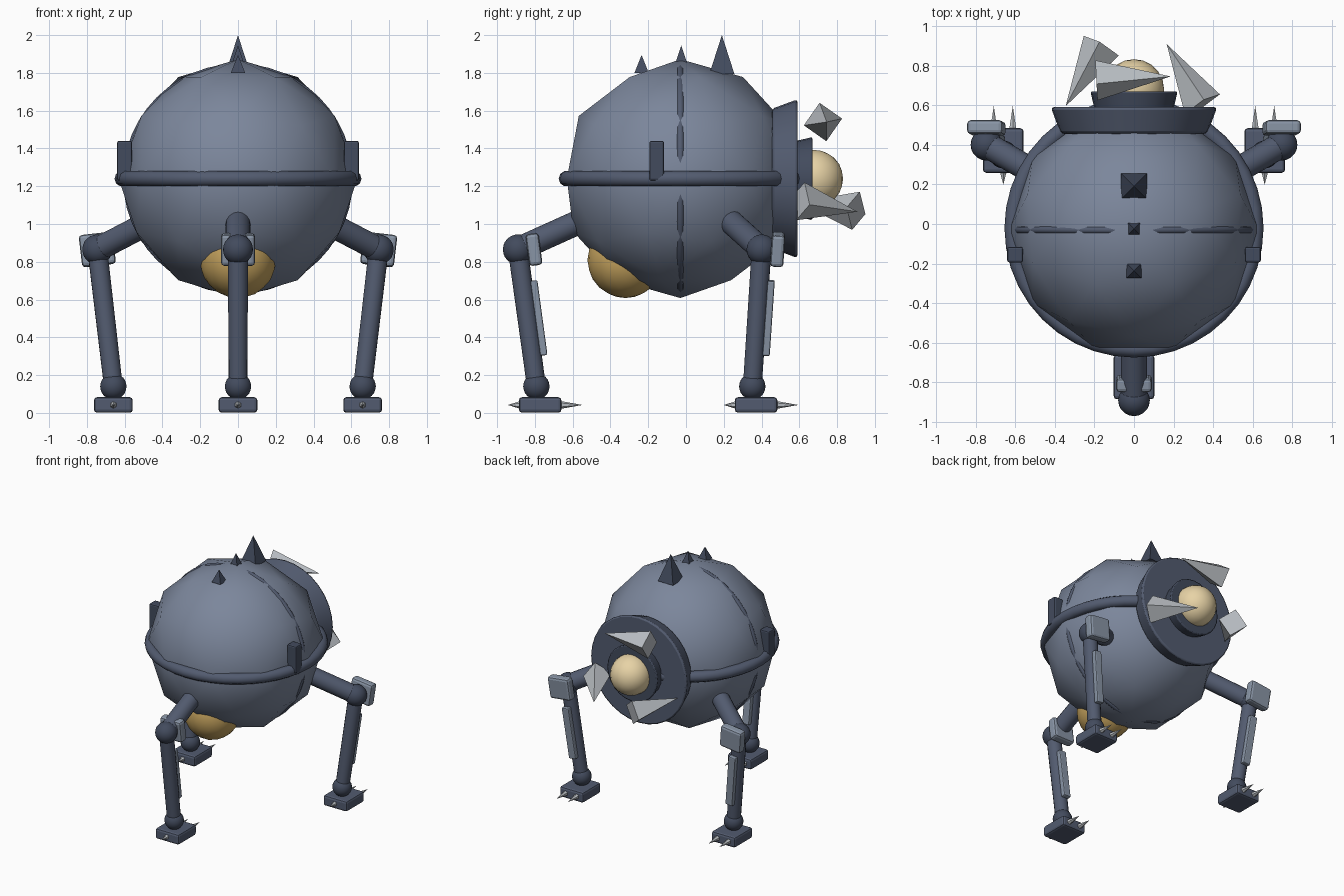
import bpy, math
from mathutils import Vector, Matrix

if "Cube" in bpy.data.objects:
    bpy.data.objects.remove(bpy.data.objects["Cube"])


def material(name, rgb):
    m = bpy.data.materials.new(name)
    m.diffuse_color = (*rgb, 1)
    m.use_nodes = True
    m.node_tree.nodes["Principled BSDF"].inputs["Base Color"].default_value = m.diffuse_color
    return m


HULL = material("hull_blue_grey", (0.20, 0.24, 0.33))
DARK = material("dark_steel", (0.055, 0.07, 0.11))
FRAME = material("frame_steel", (0.085, 0.105, 0.16))
PLATE = material("plate_grey", (0.25, 0.30, 0.38))
CLAW = material("claw_grey", (0.50, 0.53, 0.56))
EYE = material("eye_cream", (0.80, 0.65, 0.38))
GOLD = material("belly_gold", (0.55, 0.36, 0.11))


def finish(name, mat, smooth=None, bevel=0):
    ob = bpy.context.object
    ob.name = name
    ob.data.materials.append(mat)
    if smooth is not None:
        bpy.ops.object.shade_smooth_by_angle(angle=math.radians(smooth))
    if bevel:
        b = ob.modifiers.new("bevel", 'BEVEL')
        b.width = bevel
        b.segments = 2
        b.limit_method = 'ANGLE'
        b.angle_limit = math.radians(50)
    return ob


def rod(name, p, q, r1, r2, mat, seg=16, smooth=40, roll=0, bevel=0):
    """Cylinder, frustum or spike running from p to q."""
    p, q = Vector(p), Vector(q)
    d = q - p
    bpy.ops.mesh.primitive_cone_add(vertices=seg, radius1=r1, radius2=r2, depth=d.length)
    ob = finish(name, mat, smooth, bevel)
    rot = d.to_track_quat('Z', 'Y').to_matrix().to_4x4()
    ob.matrix_world = Matrix.Translation((p + q) / 2) @ rot @ Matrix.Rotation(math.radians(roll), 4, 'Z')
    return ob


def ball(name, c, r, mat, sub=3):
    bpy.ops.mesh.primitive_ico_sphere_add(subdivisions=sub, radius=r, location=c)
    bpy.ops.object.shade_smooth()
    return finish(name, mat)


def box(name, c, size, mat, bevel=0.015, rot=Matrix.Identity(4)):
    bpy.ops.mesh.primitive_cube_add(size=1)
    ob = bpy.context.object
    ob.data.transform(Matrix.Diagonal((*size, 1)))
    finish(name, mat, None, bevel)
    ob.matrix_world = Matrix.Translation(c) @ rot
    return ob


CY, CZ = -0.03, 1.24

# Round hull: coarse icosphere, smooth shaded
hull = ball("hull", (0, CY, CZ), 0.632, HULL, sub=2)
hull.rotation_euler.z = math.pi / 2

# Belt round the middle and the seam that just breaks through the hull
bpy.ops.mesh.primitive_torus_add(major_radius=0.612, minor_radius=0.042, major_segments=40,
                                 minor_segments=10, location=(0, CY + 0.01, CZ))
finish("belt", FRAME, 60)
bpy.ops.mesh.primitive_torus_add(major_radius=0.589, minor_radius=0.02, major_segments=48,
                                 minor_segments=8, location=(0, CY, CZ), rotation=(math.pi / 2, 0, 0))
finish("seam", FRAME, 60)

# Fins on top of the hull
for i, (y, base, tip, half) in enumerate([(0.19, 1.795, 2.0, 0.066), (-0.025, 1.855, 1.945, 0.03),
                                          (-0.235, 1.80, 1.895, 0.038)]):
    rod(f"top_spike_{i}", (0, y, base), (0, y, tip), half * math.sqrt(2), 0, DARK, 4, None, 45)

# Side blocks
for s in (-1, 1):
    box(f"side_block_{s}", (s * 0.6, -0.155, 1.335), (0.08, 0.078, 0.21), DARK, 0.01)

# Eye socket: collar, inner ring, eye
rod("collar", (0, 0.455, CZ), (0, 0.59, CZ), 0.37, 0.42, FRAME, 32, 40, 0, 0.015)
rod("inner_ring", (0, 0.56, CZ), (0, 0.67, CZ), 0.195, 0.22, DARK, 24, 40, 0, 0.01)
ball("eye", (0, 0.68, 1.24), 0.152, EYE)

# Mandible spikes around the eye
for i, (p, q) in enumerate([((-0.19, 0.725, 1.54), (0.185, 0.745, 1.54)),
                            ((0.345, 0.605, 1.12), (0.165, 0.908, 1.065)),
                            ((-0.165, 0.9, 1.07), (-0.345, 0.595, 1.115))]):
    rod(f"mandible_{i}", p, q, 0.103, 0, CLAW, 4, None, 10)

# Belly pod
ball("belly_pod", (0, -0.32, 0.81), 0.202, GOLD)

# Three legs
for i, deg in enumerate((-90, 30, 150)):
    a = math.radians(deg)

    def at(r, z):
        return Vector((r * math.cos(a), CY + r * math.sin(a), z))

    hip, knee, ankle = at(0.45, 1.05), at(0.86, 0.865), at(0.762, 0.14)
    rod(f"upper_leg_{i}", hip, knee, 0.065, 0.065, FRAME)
    rod(f"lower_leg_{i}", knee, ankle, 0.053, 0.05, FRAME)
    ball(f"knee_{i}", knee, 0.08, DARK)
    ball(f"ankle_{i}", ankle, 0.07, DARK)

    # Plates lean with the shin and all face +y
    z = (knee - ankle).normalized()
    x = Vector((0, 1, 0)).cross(z).normalized()
    lean = Matrix((x, z.cross(x), z)).transposed().to_4x4()
    box(f"knee_plate_{i}", knee + Vector((0, 0.085, 0)), (0.18, 0.07, 0.17), PLATE, 0.018, lean)
    box(f"shin_plate_{i}", (knee + ankle) / 2 + Vector((0, 0.062, 0)), (0.06, 0.038, 0.4), PLATE, 0.008, lean)

    # Foot with two toes and a heel spur
    foot = Vector((ankle.x, ankle.y + 0.02, 0.042))
    box(f"foot_{i}", foot, (0.205, 0.225, 0.082), FRAME, 0.016)
    for dx, sy in ((-0.048, 1), (0.048, 1), (0, -1)):
        rod(f"toe_{i}_{dx}", foot + Vector((dx, sy * 0.1, 0)),
            foot + Vector((dx, sy * (0.225 if sy > 0 else 0.172), 0)), 0.022, 0, CLAW, 6, None)
